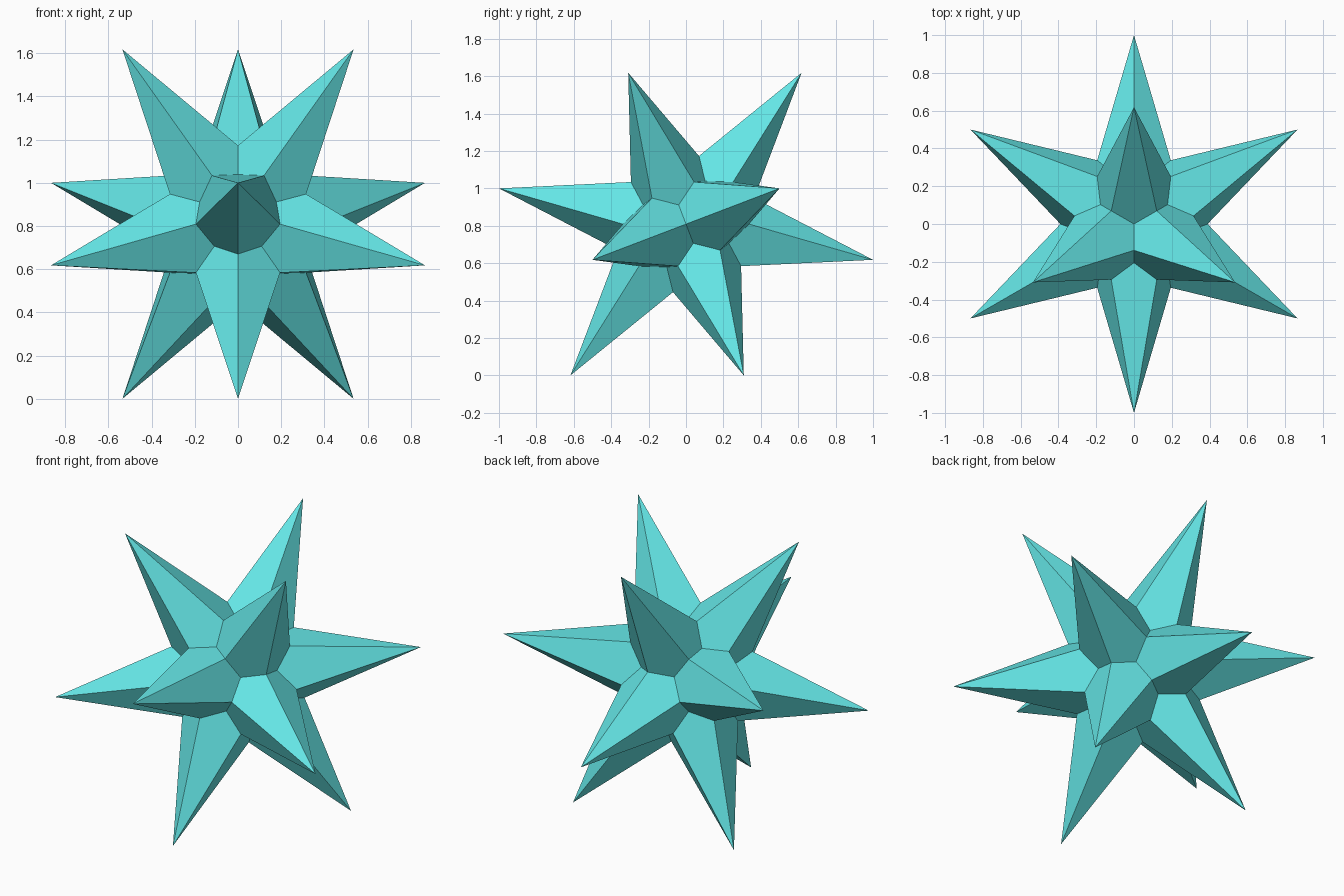
import bpy, bmesh, math
from itertools import combinations
from mathutils import Vector

if "Cube" in bpy.data.objects:
    bpy.data.objects.remove(bpy.data.objects["Cube"])

PHI = (1 + math.sqrt(5)) / 2
CENTRE = Vector((0, 0, PHI / 2))
K = 0.45                      # valley points between two neighbouring spikes
Q = 3 / (4 / K - 1)           # pits between three spikes, keeps each side flat


def ring(radius, z, start):
    return [Vector((radius * math.cos(math.radians(start + a)),
                    radius * math.sin(math.radians(start + a)), z))
            for a in (0, 120, 240)]


# Twelve spike tips: four rings of three, measured from the centre
h = PHI / 2
tips = (ring(1 / PHI, h, 90) + ring(1, h - 1 / PHI, -90)
        + ring(1, 1 / PHI - h, 90) + ring(1 / PHI, -h, -90))
edge = math.sqrt(3) / PHI

bm = bmesh.new()


def add_side(points):
    # Flat kite from a tip down to the valleys, wound to face outward
    bm.faces.new([bm.verts.new(p + CENTRE) for p in points])


# Each trio of neighbouring spikes shares a pit; every spike sends one side into it
for trio in combinations(tips, 3):
    if any(abs((p - q).length - edge) > 0.01 for p, q in combinations(trio, 2)):
        continue
    a, b, c = trio
    if (b - a).cross(c - a).dot(a + b + c) < 0:
        b, c = c, b
    pit = (a + b + c) * Q / 3
    for t, n, m in ((a, b, c), (b, c, a), (c, a, b)):
        add_side([t, (t + n) * K / 2, pit, (t + m) * K / 2])

bmesh.ops.remove_doubles(bm, verts=bm.verts, dist=0.001)
bmesh.ops.recalc_face_normals(bm, faces=bm.faces)

mesh = bpy.data.meshes.new("spiked_star")
bm.to_mesh(mesh)
bm.free()
star = bpy.data.objects.new("spiked_star", mesh)
bpy.context.collection.objects.link(star)

mat = bpy.data.materials.new("cyan")
mat.diffuse_color = (0.13, 0.8, 0.8, 1)
mat.use_nodes = True
mat.node_tree.nodes["Principled BSDF"].inputs["Base Color"].default_value = mat.diffuse_color
mesh.materials.append(mat)
